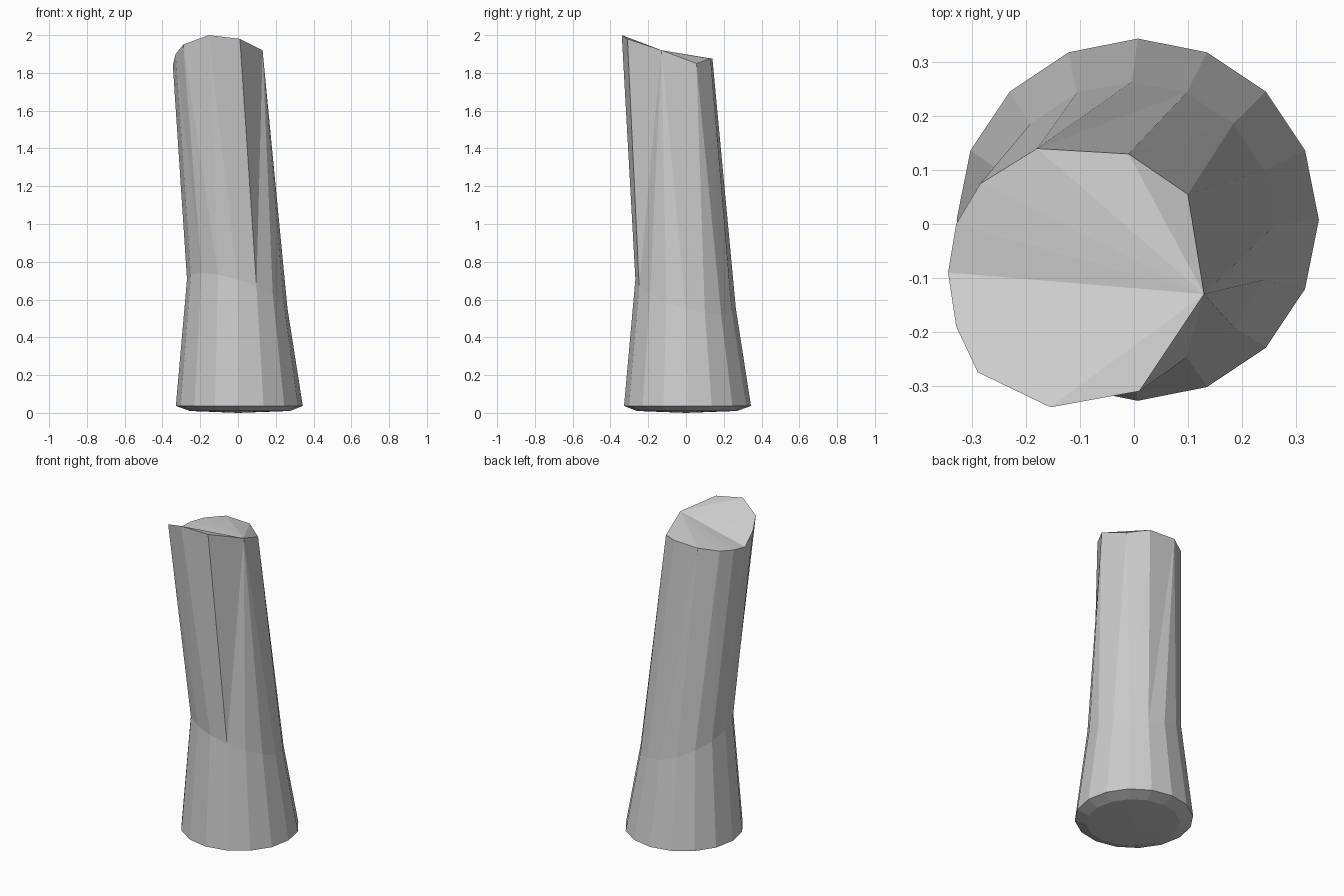
import bpy, bmesh, math

if "Cube" in bpy.data.objects:
    bpy.data.objects.remove(bpy.data.objects["Cube"])

N = 16
bm = bmesh.new()


def ring(cx, cy, r, height):
    out = []
    for k in range(N):
        a = 2 * math.pi * k / N
        out.append(bm.verts.new((cx + r * math.cos(a), cy + r * math.sin(a), height(a))))
    return out


# Slanted, irregular cut at the top (counter-clockwise)
cut = [(-0.155, -0.34, 2.0), (0.01, -0.31, 1.98), (0.13, -0.13, 1.92),
       (0.10, 0.055, 1.85), (-0.01, 0.13, 1.875), (-0.18, 0.14, 1.875),
       (-0.285, 0.075, 1.86), (-0.33, 0.0, 1.85), (-0.345, -0.09, 1.84),
       (-0.33, -0.19, 1.90), (-0.29, -0.275, 1.95)]
top = [bm.verts.new(p) for p in cut]
# Top corner that each side panel runs up to
link = [2, 2, 3, 4, 5, 5, 6, 6, 7, 8, 9, 10, 0, 1, 2, 2]

# Bottom bevel, flared foot and narrow waist
under = ring(0.01, 0.005, 0.265, lambda a: 0.01)
foot = ring(0.007, 0.008, 0.336, lambda a: 0.037)
waist = ring(-0.004, -0.002, 0.266, lambda a: 0.63 - 0.11 * math.cos(a - math.pi / 4))

for k in range(N):
    j = (k + 1) % N
    for lo, hi in ((under, foot), (foot, waist)):
        bm.faces.new((lo[k], lo[j], hi[j], hi[k]))
    a, b = top[link[k]], top[link[j]]
    if a is b:
        bm.faces.new((waist[k], waist[j], a))
    else:
        bm.faces.new((waist[k], waist[j], b))
        bm.faces.new((waist[k], b, a))

# Underside fan
centre = bm.verts.new((0, 0, 0))
for k in range(N):
    bm.faces.new((under[(k + 1) % N], under[k], centre))

# Top fan from the right corner
M = len(top)
for i in range(1, M - 1):
    bm.faces.new((top[2], top[(2 + i) % M], top[(3 + i) % M]))

bmesh.ops.recalc_face_normals(bm, faces=bm.faces)
mesh = bpy.data.meshes.new("trunk")
bm.to_mesh(mesh)
bm.free()
bpy.context.collection.objects.link(bpy.data.objects.new("leaning_trunk", mesh))
